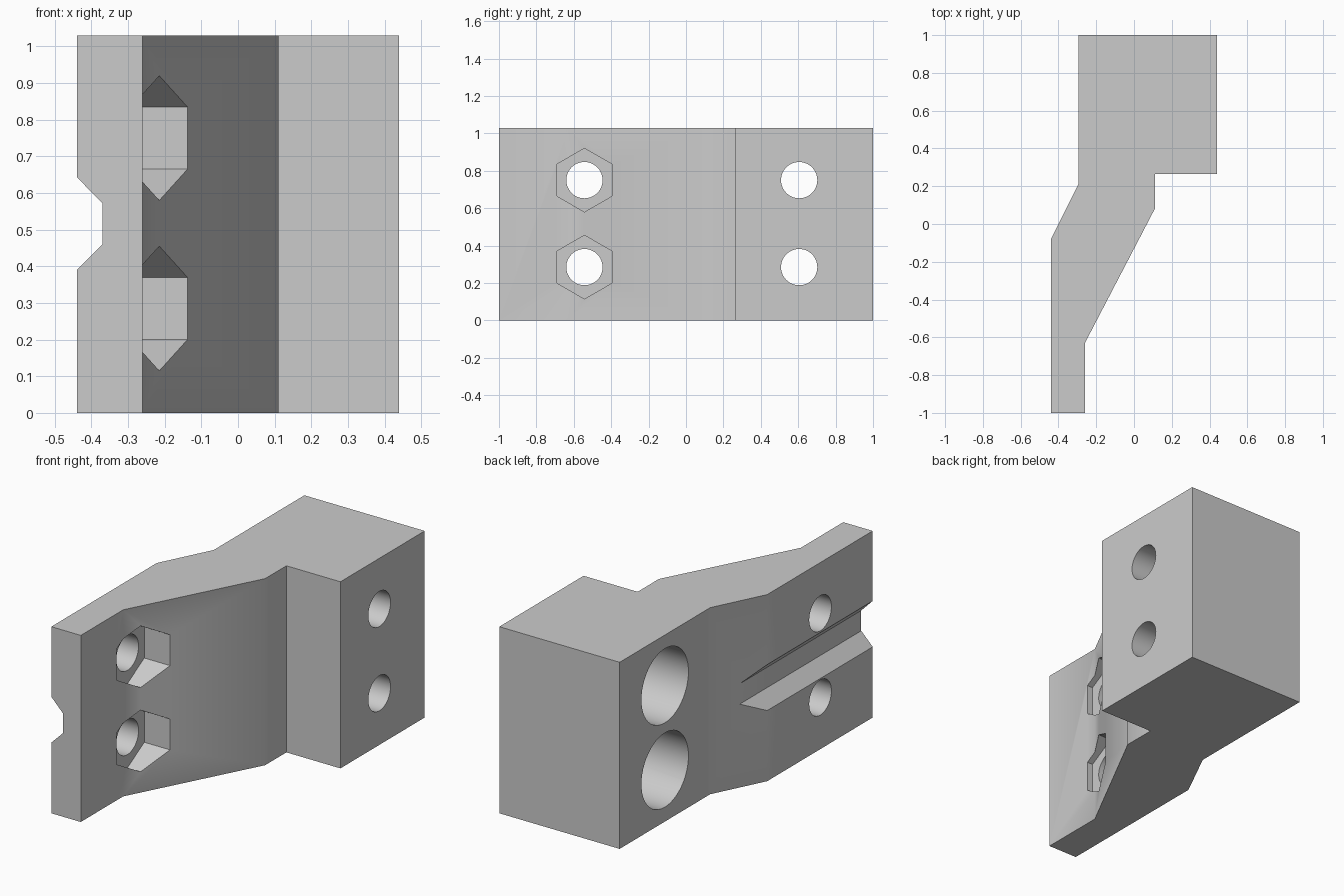
import bpy, bmesh, math
from mathutils import Vector

cube = bpy.data.objects.get("Cube")
if cube:
    bpy.data.objects.remove(cube, do_unlink=True)

grey = bpy.data.materials.new("plain_grey")
grey.use_nodes = True
colour = (0.6, 0.6, 0.6, 1)
grey.diffuse_color = colour
grey.node_tree.nodes["Principled BSDF"].inputs["Base Color"].default_value = colour


def prism(name, outline, direction):
    """Extrude a closed outline along a vector."""
    bm = bmesh.new()
    face = bm.faces.new([bm.verts.new(p) for p in outline])
    top = bmesh.ops.extrude_face_region(bm, geom=[face])["geom"]
    moved = [v for v in top if isinstance(v, bmesh.types.BMVert)]
    bmesh.ops.translate(bm, verts=moved, vec=Vector(direction))
    bmesh.ops.recalc_face_normals(bm, faces=bm.faces)
    mesh = bpy.data.meshes.new(name)
    bm.to_mesh(mesh)
    bm.free()
    mesh.materials.append(grey)
    obj = bpy.data.objects.new(name, mesh)
    bpy.context.collection.objects.link(obj)
    return obj


def bore(name, y, z, radius, x0, x1, sides=48):
    """Round or hexagonal cutter running along x, one corner pointing up."""
    ring = []
    for i in range(sides):
        a = math.pi / 2 + math.tau * i / sides
        ring.append((x0, y + radius * math.cos(a), z + radius * math.sin(a)))
    return prism(name, ring, (x1 - x0, 0, 0))


# Cranked bracket: thin arm, sloping web and thick mounting block
profile = [(-0.44, -1), (-0.26, -1), (-0.26, -0.63), (0.11, 0.08),
           (0.11, 0.265), (0.44, 0.265), (0.44, 1), (-0.295, 1),
           (-0.295, 0.21), (-0.44, -0.08)]
bracket = prism("bracket", [(x, y, 0) for x, y in profile], (0, 0, 1.03))

# Trapezoid groove along the outer side of the arm
groove = [(-0.51, 0.32), (-0.37, 0.46), (-0.37, 0.572), (-0.51, 0.715)]
cutters = [prism("groove_cutter", [(x, -1.1, z) for x, z in groove], (0, 1.4, 0))]

# Two rows of bolt holes with nut pockets and counterbores
arm_y, block_y = -0.543, 0.605
for z in (0.285, 0.75):
    cutters += [
        bore("arm_hole_cutter", arm_y, z, 0.097, -0.6, 0.6),
        bore("nut_pocket_cutter", arm_y, z, 0.17, -0.295, 0.3, 6),
        bore("block_hole_cutter", block_y, z, 0.097, -0.6, 0.6),
        bore("counterbore_cutter", block_y, z, 0.205, -0.5, 0.15),
    ]

bpy.ops.object.select_all(action="DESELECT")
bpy.context.view_layer.objects.active = bracket
bracket.select_set(True)
for cutter in cutters:
    cutter.hide_render = True
    mod = bracket.modifiers.new(cutter.name, "BOOLEAN")
    mod.operation = "DIFFERENCE"
    mod.solver = "EXACT"
    mod.object = cutter
    bpy.ops.object.modifier_apply(modifier=mod.name)
    bpy.data.objects.remove(cutter, do_unlink=True)

# Soft shading in the bores, crisp edges elsewhere
bpy.ops.object.shade_smooth_by_angle(angle=math.radians(30))
